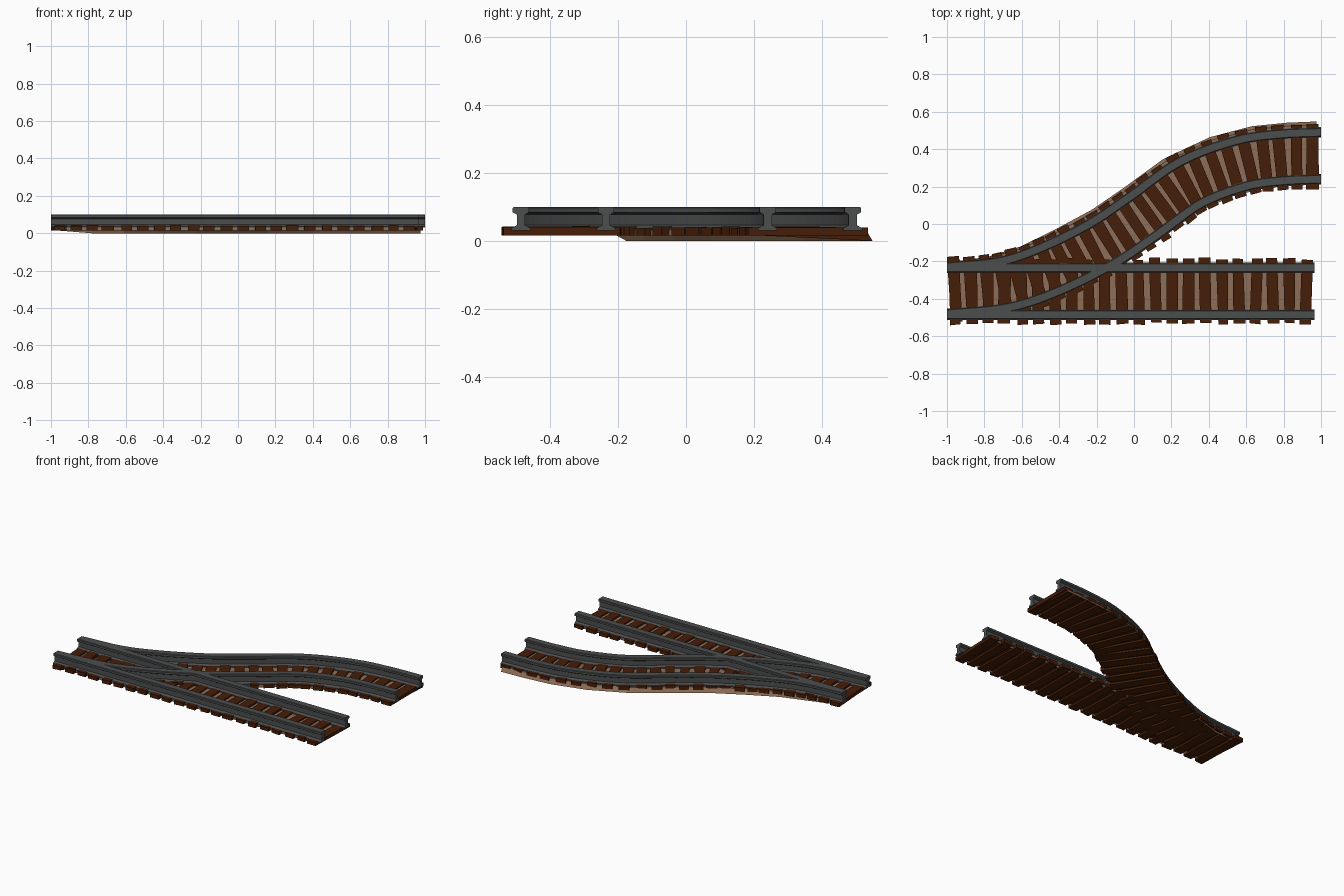
import bpy, bmesh, random
from mathutils import Vector

if "Cube" in bpy.data.objects:
    bpy.data.objects.remove(bpy.data.objects["Cube"])

random.seed(4)


def material(name, rgb):
    m = bpy.data.materials.new(name)
    m.diffuse_color = (*rgb, 1)
    m.use_nodes = True
    m.node_tree.nodes["Principled BSDF"].inputs["Base Color"].default_value = m.diffuse_color
    return m


STEEL = material("dark steel", (0.072, 0.074, 0.076))
WOOD = material("brown wood", (0.060, 0.0125, 0.0025))
EARTH = material("tan bed", (0.27, 0.155, 0.095))


def finish(name, bm, *mats):
    me = bpy.data.meshes.new(name)
    bm.to_mesh(me)
    bm.free()
    for m in mats:
        me.materials.append(m)
    ob = bpy.data.objects.new(name, me)
    bpy.context.collection.objects.link(ob)
    return ob


def catmull(pts, n):
    """Smooth path through the given points."""
    p = [Vector(q) for q in pts]
    p = [2 * p[0] - p[1]] + p + [2 * p[-1] - p[-2]]
    out = []
    for i in range(1, len(p) - 2):
        a, b, c, d = p[i - 1:i + 3]
        for k in range(n):
            t = k / n
            out.append(0.5 * (2 * b + (c - a) * t + (2 * a - 5 * b + 4 * c - d) * t * t
                              + (3 * b - a - 3 * c + d) * t ** 3))
    return out + [p[-2]]


def frames(path):
    """Point and left-hand normal at each step of a path."""
    res = []
    for i, p in enumerate(path):
        t = (path[min(i + 1, len(path) - 1)] - path[max(i - 1, 0)]).normalized()
        res.append((p, Vector((-t.y, t.x))))
    # both ends of each track are cut square
    res[0] = (path[0], Vector((0, 1)))
    res[-1] = (path[-1], Vector((0, 1)))
    return res


# centre lines of the two tracks
straight = [Vector((-1 + 1.965 * i / 20, -0.36)) for i in range(21)]
branch = catmull([(-1, -0.355), (-0.70, -0.325), (-0.457, -0.246), (-0.177, -0.108),
                  (0.051, 0.044), (0.303, 0.222), (0.572, 0.324), (0.792, 0.356),
                  (1.0, 0.365)], 5)

# rail cross-section: foot, web and head
half = [(0.028, 0.03), (0.028, 0.037), (0.012, 0.046), (0.012, 0.077),
        (0.024, 0.084), (0.024, 0.097), (0.020, 0.1)]
PROFILE = half + [(-u, z) for u, z in reversed(half)]


def rail(name, path, offset):
    bm = bmesh.new()
    rings = [[bm.verts.new((*(p + n * (offset + u)), z)) for u, z in PROFILE]
             for p, n in frames(path)]
    k = len(PROFILE)
    for a, b in zip(rings, rings[1:]):
        for i in range(k):
            bm.faces.new((a[i], a[(i + 1) % k], b[(i + 1) % k], b[i]))
    bm.faces.new(rings[0])
    bm.faces.new(rings[-1])
    bmesh.ops.recalc_face_normals(bm, faces=bm.faces)
    finish(name, bm, STEEL)


def sleepers(name, path, count):
    """Rough planks laid across the track at equal distances."""
    bm = bmesh.new()
    fr = frames(path)
    dist = [0]
    for a, b in zip(path, path[1:]):
        dist.append(dist[-1] + (b - a).length)
    for s in range(count):
        d = 0.04 + (dist[-1] - 0.085) * s / (count - 1)
        i = max(j for j in range(len(path) - 1) if dist[j] <= d)
        f = (d - dist[i]) / (dist[i + 1] - dist[i])
        p = fr[i][0].lerp(fr[i + 1][0], f)
        n = fr[i][1].lerp(fr[i + 1][1], f).normalized()
        n = (n + Vector((random.uniform(-0.04, 0.04), 0))).normalized()
        t = Vector((n.y, -n.x))
        shift = random.uniform(-0.006, 0.006)
        top = random.uniform(0.038, 0.043)
        corners = []
        for u, w in ((-1, -1), (1, -1), (1, 1), (-1, 1)):
            side = 0.030 + random.uniform(-0.005, 0.005)
            corners.append(p + t * u * side + n * (w * 0.174 + shift + random.uniform(-0.003, 0.003)))
        lo = [bm.verts.new((*c, 0.016)) for c in corners]
        hi = [bm.verts.new((*c, top)) for c in corners]
        bm.faces.new(lo[::-1])
        bm.faces.new(hi)
        for k in range(4):
            m = (k + 1) % 4
            bm.faces.new((lo[k], lo[m], hi[m], hi[k]))
    finish(name, bm, WOOD)


def bed(name, path, left, right, flare, foot):
    """Thin earth sheet with skirts, dark on its underside; the left skirt may reach lower."""
    bm = bmesh.new()
    rows = []
    for i, (p, n) in enumerate(frames(path)):
        g = min(1, i / 3)
        l = 0.15 + (left - 0.15) * g
        rows.append([bm.verts.new((*(p + n * o), h)) for o, h in
                     ((l + flare * g, foot if i else 0.016), (l, 0.030),
                      (-right, 0.030), (-right, 0.016))])
    for a, b in zip(rows, rows[1:]):
        for k in range(3):
            bm.faces.new((a[k], a[k + 1], b[k + 1], b[k]))
        under = [bm.verts.new((v.co.x, v.co.y, 0.028)) for v in (a[1], b[1], b[2], a[2])]
        bm.faces.new(under).material_index = 1
    for f in bm.faces:
        f.normal_update()
        if (f.material_index == 0 and f.normal.z < -0.5) or (f.material_index == 1 and f.normal.z > 0):
            f.normal_flip()
    # dark cap on the open end
    bm.faces.new([bm.verts.new(v.co) for v in rows[-1]]).material_index = 1
    finish(name, bm, EARTH, WOOD)


for label, path, count in (("straight", straight, 22), ("branch", branch, 25)):
    rail(label + "_left_rail", path, 0.125)
    rail(label + "_right_rail", path, -0.125)
    sleepers(label + "_sleepers", path, count)

bed("straight_bed", [Vector((-0.98, -0.36)), Vector((0.94, -0.36))], 0.15, 0.15, 0, 0.016)
coarse = branch[::4]
coarse[0] = Vector((-0.98, -0.355))
coarse[-1] = Vector((0.975, 0.365))
bed("branch_bed", coarse, 0.165, 0.155, 0.018, 0.0)
